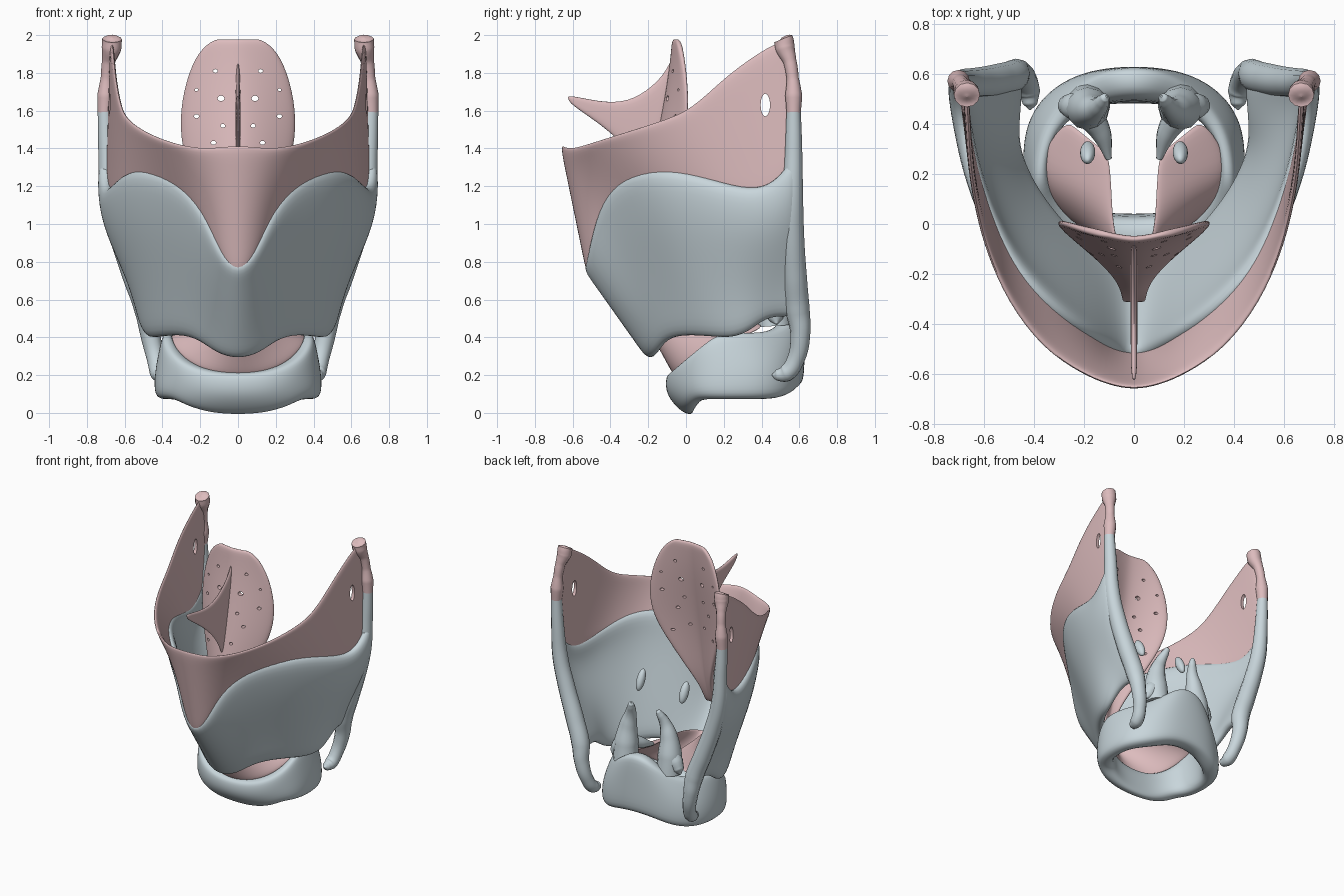
import bpy, bmesh
from math import sin, cos, pi, radians
from mathutils import Matrix, Vector

if "Cube" in bpy.data.objects:
    bpy.data.objects.remove(bpy.data.objects["Cube"])


def material(name, colour):
    mat = bpy.data.materials.new(name)
    mat.use_nodes = True
    mat.diffuse_color = colour
    mat.node_tree.nodes["Principled BSDF"].inputs["Base Color"].default_value = colour
    return mat


cartilage = material("pale blue grey cartilage", (.58, .67, .71, 1))
membrane = material("dusty pink membrane", (.72, .50, .51, 1))


def add(name, data, mat=None):
    obj = bpy.data.objects.new(name, data)
    bpy.context.collection.objects.link(obj)
    if mat:
        data.materials.append(mat)
    return obj


def bake(obj):
    """Apply every modifier and smooth the shading."""
    bpy.ops.object.select_all(action="DESELECT")
    obj.select_set(True)
    bpy.context.view_layer.objects.active = obj
    bpy.ops.object.convert(target="MESH")
    bpy.ops.object.shade_smooth_by_angle(angle=radians(50))


def mesh_from(bm, name, mat=None):
    bmesh.ops.recalc_face_normals(bm, faces=bm.faces)
    mesh = bpy.data.meshes.new(name)
    bm.to_mesh(mesh)
    bm.free()
    return add(name, mesh, mat)


def grid(rows, closed=False):
    """Quads between rows of points, optionally closed both ways."""
    bm = bmesh.new()
    verts = [[bm.verts.new(p) for p in row] for row in rows]
    n, m = len(rows), len(rows[0])
    for i in range(n if closed else n - 1):
        for j in range(m if closed else m - 1):
            k, l = (i + 1) % n, (j + 1) % m
            bm.faces.new((verts[i][j], verts[i][l], verts[k][l], verts[k][j]))
    return bm


def mirror(obj):
    mod = obj.modifiers.new("Mirror", "MIRROR")
    mod.merge_threshold = .001


def sheet(name, rows, mat, thickness, mirrored=True, cutter=None):
    """A smooth thickened sheet lofted through rows of points."""
    obj = mesh_from(grid(rows), name, mat)
    if mirrored:
        mirror(obj)
    solid = obj.modifiers.new("Thickness", "SOLIDIFY")
    solid.thickness, solid.offset = thickness, 0
    obj.modifiers.new("Smooth", "SUBSURF").levels = 2
    if cutter:
        cut = obj.modifiers.new("Holes", "BOOLEAN")
        cut.object, cut.operation, cut.solver = cutter, "DIFFERENCE", "EXACT"
    bake(obj)
    if cutter:
        bpy.data.objects.remove(cutter)


def tube(name, points, mat):
    """A mirrored pair of tapered tubes through (x, y, z, radius) points."""
    curve = bpy.data.curves.new(name, "CURVE")
    curve.dimensions = "3D"
    curve.bevel_depth, curve.bevel_resolution = 1, 4
    curve.resolution_u, curve.use_fill_caps = 8, True
    spline = curve.splines.new("BEZIER")
    spline.bezier_points.add(len(points) - 1)
    for bp, p in zip(spline.bezier_points, points):
        bp.co, bp.radius = p[:3], p[3]
        bp.handle_left_type = bp.handle_right_type = "AUTO"
    obj = add(name, curve, mat)
    bake(obj)
    mirror(obj)
    bake(obj)


def drill(name, holes, axis):
    """Elliptical cutters: (centre, half width, half height) along an axis."""
    bm = bmesh.new()
    for centre, a, b in holes:
        turn = Matrix.Rotation(pi / 2, 4, axis)
        size = Vector((b, a, 1)) if axis == "Y" else Vector((a, b, 1))
        mat = Matrix.Translation(centre) @ turn @ Matrix.Diagonal(size).to_4x4()
        bmesh.ops.create_cone(bm, cap_ends=True, segments=16, radius1=1, radius2=1,
                              depth=2 if axis == "Y" else .6, matrix=mat)
    obj = mesh_from(bm, name)
    obj.hide_render = True
    return obj


def between(low, high, count, bulge=0):
    """Rows from one edge to the other, bulging outwards towards the back."""
    rows = []
    for i in range(count):
        t = i / (count - 1)
        row = []
        for j, (a, b) in enumerate(zip(low, high)):
            p = Vector(a).lerp(Vector(b), t)
            p.x += bulge * j / (len(low) - 1) * sin(pi * t * t)
            row.append(p)
        rows.append(row)
    return rows


# Shield: two wide plates meeting in a front keel
shield_top = [(0, -.53, .75), (.09, -.51, .87), (.17, -.46, 1.09), (.31, -.36, 1.25),
              (.48, -.19, 1.3), (.58, .01, 1.28), (.645, .2, 1.22), (.68, .38, 1.18),
              (.7, .5, 1.25), (.7, .59, 1.4)]
shield_foot = [(0, -.18, .29), (.1, -.15, .31), (.2, -.1, .39), (.3, 0, .41),
               (.4, .13, .4), (.46, .25, .39), (.48, .34, .43), (.475, .42, .5),
               (.465, .51, .51), (.46, .6, .5)]
sheet("shield_plates", between(shield_foot, shield_top, 7, .065), cartilage, .075)

# Thick rear borders running into upper and lower horns
tube("rear_borders", [(.705, .57, 1.6, .038), (.695, .57, 1.4, .045), (.675, .565, 1.15, .055),
                      (.625, .565, .95, .06), (.545, .575, .72, .065), (.485, .59, .55, .065),
                      (.465, .605, .42, .053), (.435, .58, .28, .046), (.42, .53, .21, .046),
                      (.415, .48, .2, .03), (.415, .455, .2, .004)], cartilage)
tube("upper_horn_tips", [(.705, .57, 1.59, .038), (.7, .57, 1.68, .045),
                         (.695, .565, 1.77, .032), (.685, .55, 1.86, .035),
                         (.67, .525, 1.93, .052), (.667, .515, 1.98, .052),
                         (.667, .51, 1.988, .004)], membrane)

# Upper membrane rising from the plates, with an oval opening on each side
rim = [(0, -.66, 1.42), (.1, -.64, 1.41), (.2, -.6, 1.4), (.36, -.5, 1.43),
       (.5, -.31, 1.49), (.58, -.12, 1.55), (.62, .03, 1.61), (.65, .2, 1.78),
       (.66, .38, 1.91), (.67, .54, 2)]
membrane_foot = [(x * .98, y + .01, z - .06) for x, y, z in shield_top]
side_hole = drill("side_hole_cutter", [((0, .42, 1.63), .025, .06)], "Y")
sheet("upper_membrane", between(membrane_foot, rim, 6), membrane, .024, cutter=side_hole)

# Leaf-shaped flap: (height, half width, depth of the middle, depth of the edge)
leaf = [(1.98, .12, -.06, -.04), (1.92, .21, -.065, -.02), (1.76, .28, -.085, .005),
        (1.55, .315, -.125, .015), (1.35, .29, -.165, -.01), (1.15, .2, -.2, -.08),
        (.95, .11, -.23, -.16), (.8, .05, -.26, -.24), (.65, .045, -.31, -.31)]
pits = [(.12, 1.81, .012), (.22, 1.71, .009), (.09, 1.665, .018), (.22, 1.57, .013),
        (.08, 1.52, .012), (.13, 1.43, .013), (.06, 1.3, .012), (.17, 1.25, .012)]
pit_cutter = drill("pit_cutter", [((s * x, -.05, z), r, r * .8) for x, z, r in pits for s in (-1, 1)], "X")
sheet("leaf_flap", [[(w * s / 4, y + (edge - y) * (s / 4) ** 1.5, z) for s in range(5)]
                    for z, w, y, edge in leaf], membrane, .03, cutter=pit_cutter)

# Thin fin in front of the flap, ending in a rounded tip
fin_top = [(-.06, 1.93), (-.1, 1.82), (-.18, 1.73), (-.3, 1.65), (-.45, 1.645), (-.64, 1.69)]
fin_foot = [(-.18, 1.15), (-.22, 1.25), (-.28, 1.36), (-.38, 1.46), (-.46, 1.53), (-.62, 1.64)]
sheet("flap_fin", between([(0, *p) for p in fin_foot], [(0, *p) for p in fin_top], 3),
      membrane, .026, mirrored=False)


# Ring: low arch in front, tall plate behind
def oval(a, rx, ry, z):
    def power(v):
        return abs(v) ** .85 * (1 if v > 0 else -1)
    return (rx * power(sin(a)), .26 - ry * power(cos(a)), z)


sections = []
for i in range(28):
    a = 2 * pi * i / 28
    f = (1 - cos(a)) / 2
    rear = max(0, -cos(a))
    foot = -.01 + .08 * min(1, 5 * f) + .07 * rear ** 6
    top = .215 + .21 * min(1, 2.5 * f) + .17 * rear ** 4
    mid = (foot + top) / 2
    wall = .09 + .05 * cos(a) ** 2
    taper = 1 - .32 * f ** 2
    front = .08 * (1 - f) ** 4
    sections.append([oval(a, .42, .34 - front, foot), oval(a, .45, .37 - front * .7, foot + .04),
                     oval(a, .44, .37, mid), oval(a, .44 * taper, .37, top - .03),
                     oval(a, .42 * taper, .35, top), oval(a, .46 * taper - wall, .37 - wall, top),
                     oval(a, .44 - wall, .37 - wall, mid), oval(a, .42 - wall, .35 - wall, foot)])
ring = mesh_from(grid(sections, closed=True), "lower_ring", cartilage)
ring.modifiers.new("Smooth", "SUBSURF").levels = 2
bake(ring)

# Sloping inner cone from the ring up to the two central folds
cone_foot = [(0, -.06, .19), (.16, -.04, .21), (.29, .04, .28), (.365, .17, .38),
             (.365, .3, .4), (.27, .42, .46)]
cone_top = [(0, -.24, .46), (.05, -.14, .5), (.08, -.02, .51), (.085, .08, .51),
            (.09, .18, .51), (.1, .28, .51)]
sheet("inner_cone", between(cone_foot, cone_top, 5), membrane, .02)

# Small pyramids standing on the back of the ring
tube("pyramid_bodies", [(.185, .47, .46, .09), (.185, .46, .6, .085), (.17, .455, .74, .06),
                        (.145, .465, .83, .04), (.125, .49, .89, .028),
                        (.115, .505, .92, .018), (.11, .51, .93, .004)], cartilage)
tube("pyramid_front_spurs", [(.18, .44, .6, .06), (.13, .36, .56, .04),
                             (.1, .26, .52, .012)], cartilage)
tube("pyramid_side_lobes", [(.19, .46, .62, .06), (.24, .47, .55, .055),
                            (.27, .475, .5, .04), (.29, .48, .47, .004)], cartilage)

# Loose oval beads above the folds
for side, x in (("left", 1), ("right", -1)):
    bm = bmesh.new()
    place = (Matrix.Translation((x * .185, .285, 1)) @ Matrix.Rotation(radians(25), 4, "X")
             @ Matrix.Rotation(radians(x * 15), 4, "Z") @ Matrix.Diagonal((.03, .034, .08, 1)))
    bmesh.ops.create_uvsphere(bm, u_segments=20, v_segments=12, radius=1, matrix=place)
    bake(mesh_from(bm, side + "_oval_bead", cartilage))
